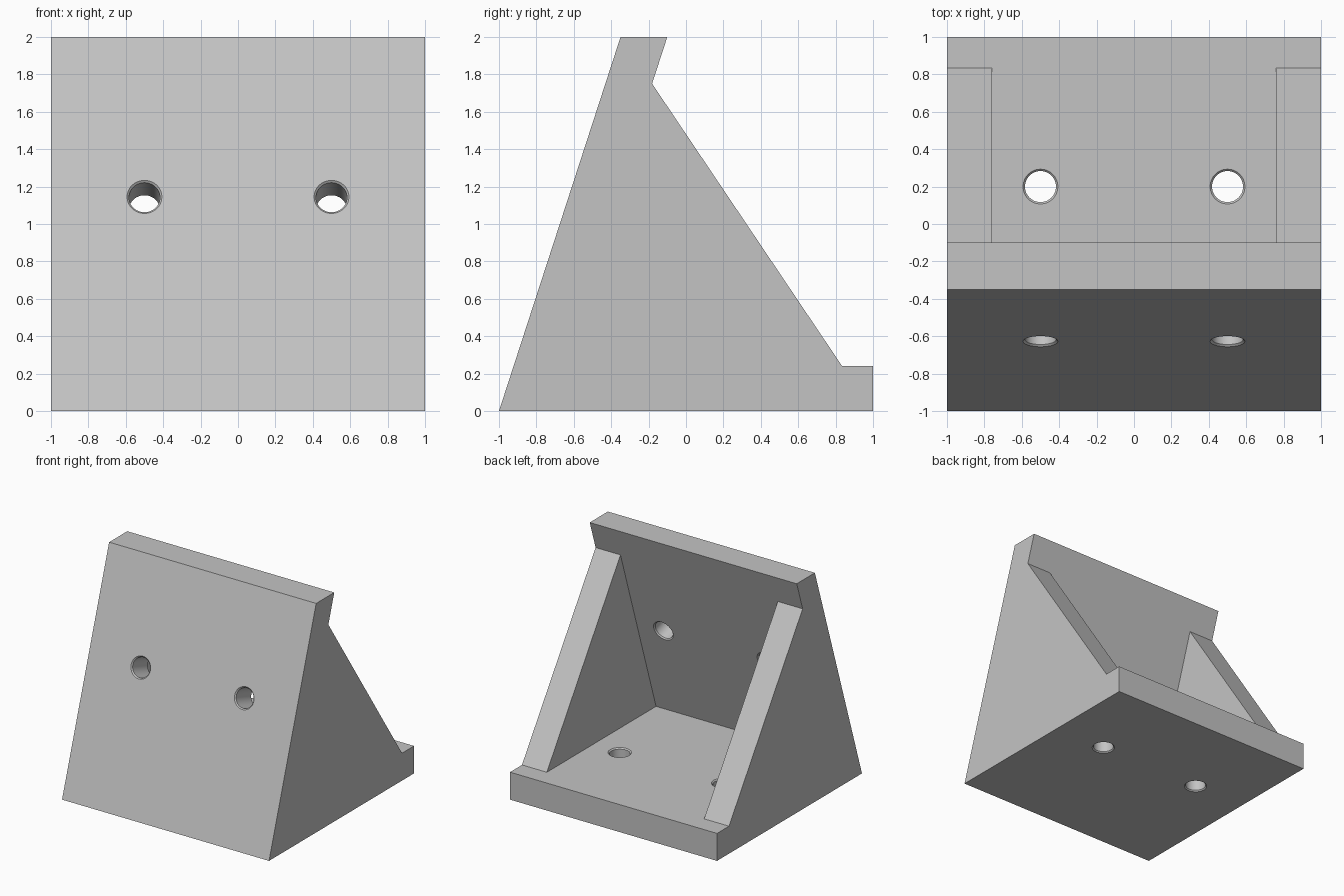
import bpy, bmesh
from mathutils import Vector

cube = bpy.data.objects.get("Cube")
if cube:
    bpy.data.objects.remove(cube, do_unlink=True)

grey = bpy.data.materials.new("Plain grey")
grey.use_nodes = True
colour = (0.55, 0.55, 0.55, 1)
grey.diffuse_color = colour
grey.node_tree.nodes["Principled BSDF"].inputs["Base Color"].default_value = colour


def make_object(name, bm):
    bmesh.ops.recalc_face_normals(bm, faces=bm.faces)
    mesh = bpy.data.meshes.new(name)
    bm.to_mesh(mesh)
    bm.free()
    mesh.materials.append(grey)
    obj = bpy.data.objects.new(name, mesh)
    bpy.context.collection.objects.link(obj)
    return obj


# Side profile as (y, z): base plate, leaning wall, and gusset between them
thick, lean = 0.24, 0.325
wall_back = lambda z: -0.10 - lean * (2 - z)
A, B, C, D = (-1, 0), (1, 0), (1, thick), (0.835, thick)
E, F = (wall_back(thick), thick), (wall_back(1.75), 1.75)
G, H = (-0.10, 2), (-0.35, 2)
gusset_outline = [A, B, C, D, F, G, H]
pocket_outline = [A, B, C, D, E, F, G, H]

# Bracket body: gusset strips at both ends, open pocket between
bm = bmesh.new()


def face(points):
    bm.faces.new([bm.verts.new(p) for p in points])


inner = 0.76
for x0, x1, outline in ((-1, -inner, gusset_outline),
                        (-inner, inner, pocket_outline),
                        (inner, 1, gusset_outline)):
    for p, q in zip(outline, outline[1:] + outline[:1]):
        face([(x0, *p), (x1, *p), (x1, *q), (x0, *q)])
for side in (-1, 1):
    face([(side, *p) for p in gusset_outline])
    face([(side * inner, *p) for p in (D, E, F)])
bmesh.ops.remove_doubles(bm, verts=bm.verts, dist=0.0001)
bmesh.ops.recalc_face_normals(bm, faces=bm.faces)
bmesh.ops.dissolve_limit(bm, angle_limit=0.01, verts=bm.verts, edges=bm.edges)
bracket = make_object("angle_bracket", bm)


# Round through-hole cutter with a small chamfer at both plate faces
def hole_cutter(start, axis, depth, radius=0.083, chamfer=0.01, sides=48):
    bm = bmesh.new()
    turn = axis.to_track_quat("Z", "Y")
    rings = []
    for t, r in ((-chamfer, radius + 2 * chamfer), (chamfer, radius),
                 (depth - chamfer, radius), (depth + chamfer, radius + 2 * chamfer)):
        ring = bmesh.ops.create_circle(bm, segments=sides, radius=r)["verts"]
        for v in ring:
            v.co = start + turn @ (v.co + Vector((0, 0, t)))
        rings.append(ring)
    for low, high in zip(rings, rings[1:]):
        for i in range(sides):
            j = (i + 1) % sides
            bm.faces.new((low[i], low[j], high[j], high[i]))
    bm.faces.new(rings[0])
    bm.faces.new(rings[-1])
    cutter = make_object("hole_cutter", bm)
    cutter.hide_render = True
    return cutter


bpy.context.view_layer.objects.active = bracket
wall_normal = Vector((0, 1, -lean)).normalized()
hole_z = 1.145
for x in (-0.5, 0.5):
    base_hole = hole_cutter(Vector((x, 0.2, 0)), Vector((0, 0, 1)), thick)
    wall_hole = hole_cutter(Vector((x, -1 + lean * hole_z, hole_z)),
                            wall_normal, 0.25 * wall_normal.y)
    for cutter in (base_hole, wall_hole):
        mod = bracket.modifiers.new("hole", "BOOLEAN")
        mod.operation = "DIFFERENCE"
        mod.solver = "EXACT"
        mod.object = cutter
        bpy.ops.object.modifier_apply(modifier=mod.name)
        bpy.data.objects.remove(cutter, do_unlink=True)

# Smooth bores, crisp plate edges
for obj in bpy.context.selected_objects:
    obj.select_set(False)
bracket.select_set(True)
bpy.ops.object.shade_smooth_by_angle(angle=0.5)
